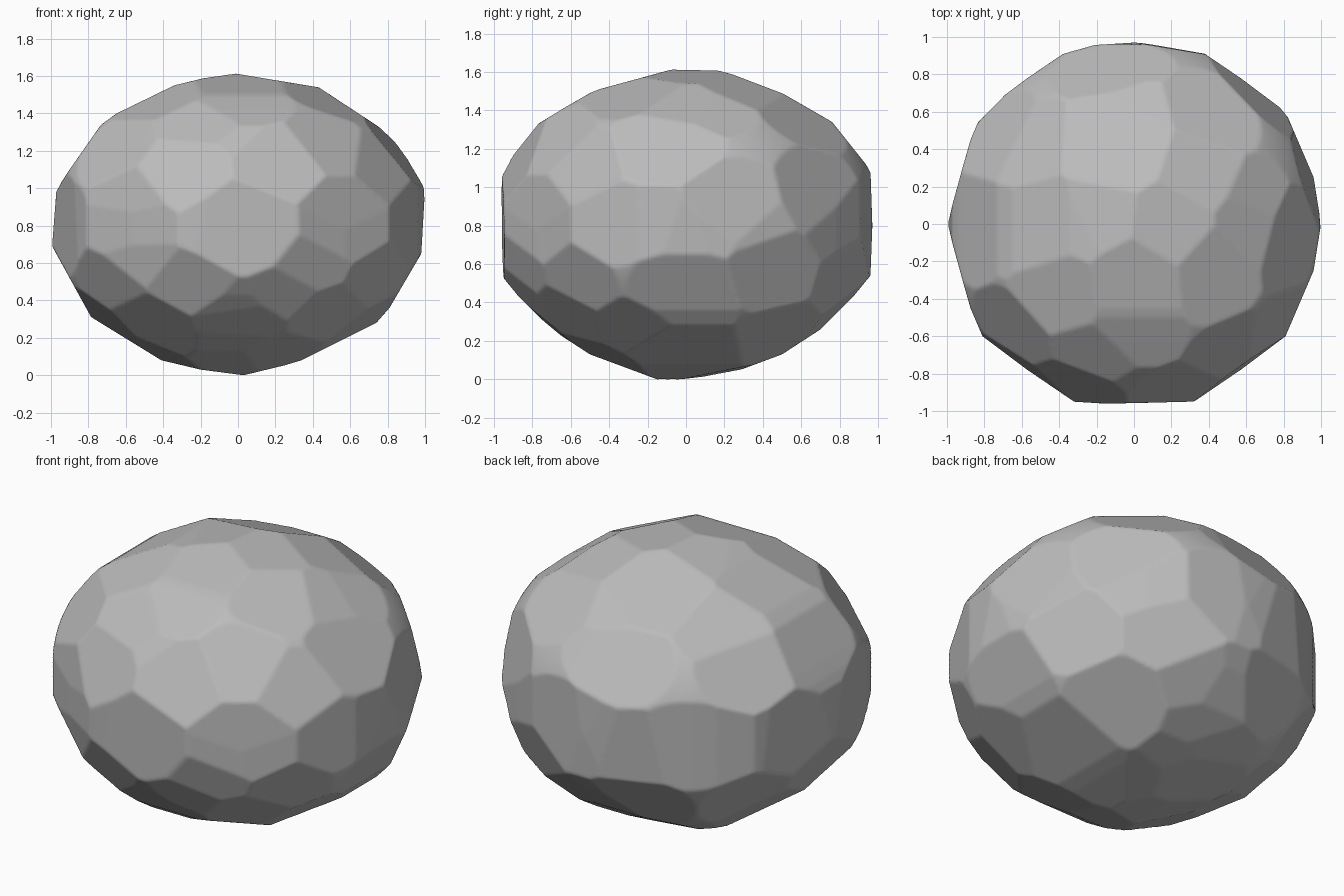
import bpy
import bmesh
from math import sqrt, radians
from mathutils import Vector, Matrix

old = bpy.data.objects.get("Cube")
if old:
    bpy.data.objects.remove(old, do_unlink=True)

HALF = 0.81                      # half height of the boulder
planes = []                      # (normal, distance) in unit-sphere space


def view(azimuth, elevation):
    """Right, up and outward axes of a direction, azimuth 0 = front."""
    turn = Matrix.Rotation(radians(azimuth), 3, 'Z') @ Matrix.Rotation(radians(-elevation), 3, 'X')
    return turn @ Vector((1, 0, 0)), turn @ Vector((0, 0, 1)), turn @ Vector((0, -1, 0))


def add_facets(axes, spots, spacing=0.24):
    """Chip a flat facet around each spot (across, up, facet radius)."""
    right, up, out = axes
    for u, v, r in spots:
        start = right * u + up * v + out * 3
        start.z /= HALF
        ray = Vector((-out.x, -out.y, -out.z / HALF))
        a, b, c = ray.dot(ray), start.dot(ray), start.dot(start) - 1
        disc = b * b - a * c
        if disc < 0:
            continue
        n = (start + ray * ((-b - sqrt(disc)) / a)).normalized()
        if all((n - m).length > spacing for m, _ in planes):
            planes.append((n, sqrt(1 - r * r)))


def add_outline(points, to_3d):
    """Trim the boulder to a convex outline, one plane per edge."""
    pts = [to_3d(*p) for p in points]
    axis = to_3d(1, 0).cross(to_3d(0, 1)).normalized()
    for p, q in zip(pts, pts[1:] + pts[:1]):
        n = (q - p).cross(axis).normalized()
        if n.dot(p) < 0:
            n.negate()
        planes.append((n, n.dot(p)))


# Facets on each side
add_facets(view(0, 0), [
    (.02, -.01, .3), (.58, .04, .27), (.42, -.22, .22), (-.58, .1, .25), (-.55, -.14, .22),
    (-.3, .28, .26), (.22, .32, .25), (-.25, -.33, .22), (.25, -.4, .22), (-.68, -.33, .2),
    (-.45, -.56, .27), (.02, -.56, .27), (.48, -.5, .25), (.72, -.3, .2), (-.65, .4, .22),
    (.5, .42, .22), (-.2, .55, .22), (.75, .3, .2)])
add_facets(view(-90, 0), [
    (.27, -.01, .28), (-.27, -.01, .28), (0, .32, .22), (0, -.33, .25), (.45, -.4, .22),
    (-.45, -.4, .22), (.7, 0, .22), (-.7, 0, .22), (.22, -.55, .25), (-.22, -.55, .25),
    (.5, .35, .25), (-.45, .4, .25), (0, .6, .22)])
add_facets(view(0, 90), [
    (-.1, .45, .32), (.35, .3, .25), (-.2, .05, .25), (-.55, .05, .25), (.2, 0, .25),
    (0, -.32, .27), (-.4, -.35, .25), (.45, -.25, .25), (.4, .6, .25), (-.55, .4, .25),
    (.65, .1, .22), (0, -.6, .22)])
add_facets(view(135, 25), [
    (-.09, .28, .32), (.02, -.28, .28), (.58, -.34, .28), (-.48, -.28, .25), (-.67, .17, .25),
    (.7, .17, .25), (.48, .52, .25), (-.46, .55, .22), (-.25, -.6, .25), (.29, -.6, .25)])
add_facets(view(-135, -25), [
    (-.48, .33, .27), (.09, .44, .3), (.57, .39, .25), (-.4, -.04, .25), (.03, -.04, .22),
    (-.77, .09, .22), (.62, -.1, .25), (.17, -.34, .25), (-.32, -.42, .25), (-.66, -.26, .22),
    (-.18, -.68, .22), (.46, -.55, .25)])
add_facets(view(0, -90), [
    (.35, 0, .27), (-.3, .2, .27), (.2, .45, .27), (-.15, -.3, .27), (.5, -.45, .25),
    (.65, .25, .25), (-.6, -.3, .25)])

# Overall outline from the front, side and top
add_outline([(1, 1), (.98, .65), (.81, .36), (.74, .28), (.32, .07), (.03, 0), (-.2, .03),
             (-.41, .08), (-.8, .32), (-.89, .43), (-1, .61), (-.97, 1), (-.9, 1.1),
             (-.73, 1.36), (-.34, 1.55), (-.05, 1.62), (.4, 1.56), (.75, 1.33), (.9, 1.2)],
            lambda x, z: Vector((x, 0, z / HALF - 1)))
half_side = [(.15, 0), (.5, .13), (.7, .26), (.87, .43), (.96, .54), (.97, .8), (.96, 1.09),
             (.76, 1.34), (.5, 1.49), (.18, 1.62)]
add_outline(half_side + [(-y, z) for y, z in reversed(half_side)],
            lambda y, z: Vector((0, y, z / HALF - 1)))
quarter = [(1, 0), (.96, .25), (.81, .6), (.57, .78), (.32, .95), (0, .97)]
half_top = quarter + [(-x, y) for x, y in reversed(quarter[:-1])]
add_outline(half_top + [(x, -y) for x, y in reversed(half_top[1:-1])],
            lambda x, y: Vector((x, y, 0)))

# Boulder: a dense sphere pressed in to the nearest facet plane
mesh = bpy.data.meshes.new("boulder")
bm = bmesh.new()
bmesh.ops.create_icosphere(bm, subdivisions=7, radius=1)
for vert in bm.verts:
    d = vert.co.normalized()
    reach = min([dist / n.dot(d) for n, dist in planes if n.dot(d) > 0.5] + [1.02])
    vert.co = d * reach
    vert.co.z = (vert.co.z + 1) * HALF
for face in bm.faces:
    face.smooth = True
bm.to_mesh(mesh)
bm.free()
boulder = bpy.data.objects.new("boulder", mesh)
bpy.context.collection.objects.link(boulder)

# Stone colour
stone = bpy.data.materials.new("grey stone")
stone.use_nodes = True
grey = (0.5, 0.5, 0.5, 1)
stone.diffuse_color = grey
stone.node_tree.nodes["Principled BSDF"].inputs["Base Color"].default_value = grey
mesh.materials.append(stone)
